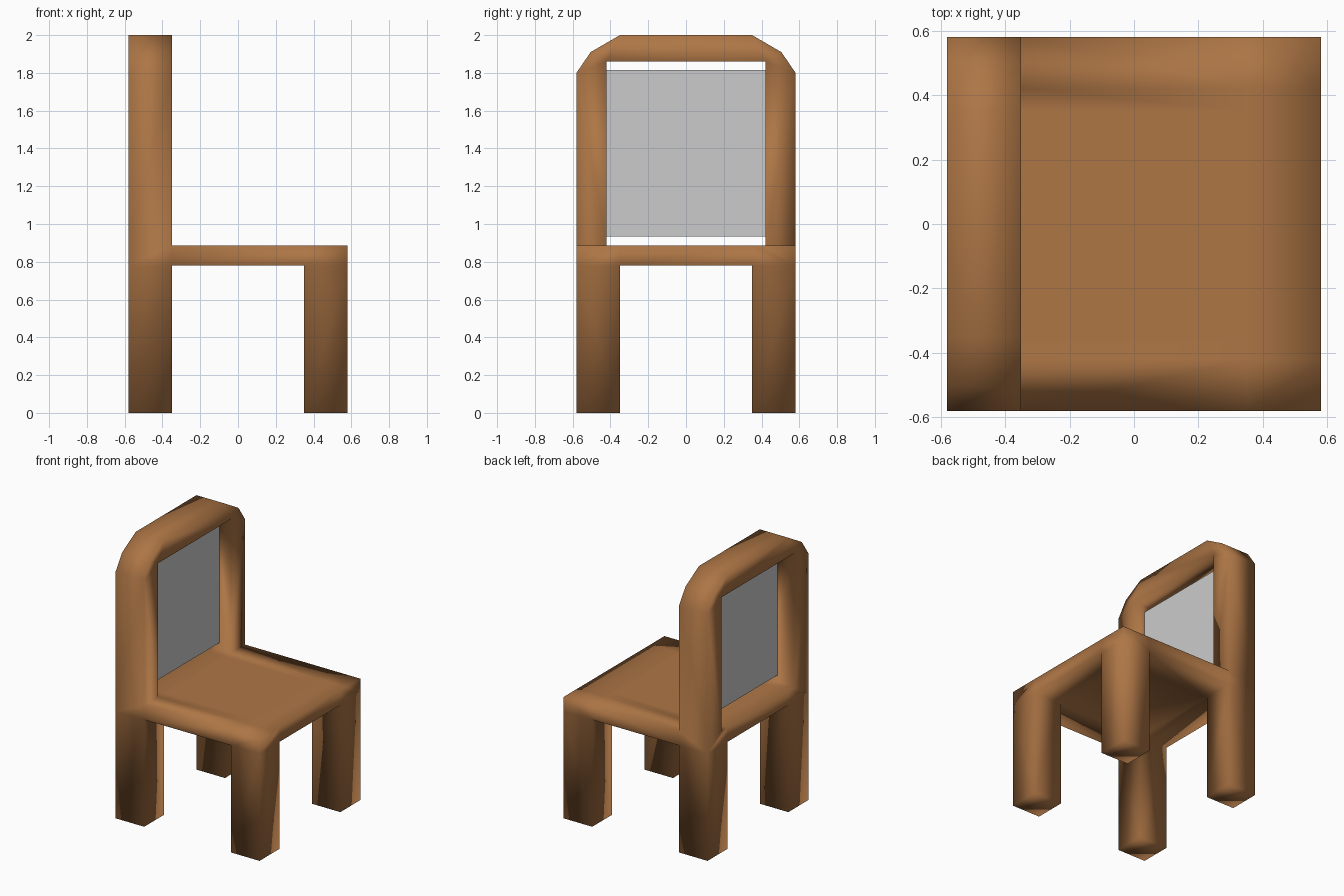
import bpy
import bmesh

if "Cube" in bpy.data.objects:
    bpy.data.objects.remove(bpy.data.objects["Cube"])

OUT, LEG, POST = 0.58, 0.35, 0.42        # outer half-width, leg inner side, post inner side
SEAT_LO, SEAT_HI, INNER_TOP, TOP = 0.78, 0.885, 1.86, 2.0
BACK = (-OUT, -LEG)
faces = {}


def toggle(points):
    """Add a face; a face shared by two neighbouring cells cancels out."""
    pts = [tuple(round(c, 4) + 0.0 for c in p) for p in points]
    key = frozenset(pts)
    if key in faces:
        del faces[key]
    else:
        faces[key] = pts


def prism(profile, x0, x1):
    """Extrude a (y, z) profile along x."""
    toggle([(x0, y, z) for y, z in profile])
    toggle([(x1, y, z) for y, z in profile])
    for (ya, za), (yb, zb) in zip(profile, profile[1:] + profile[:1]):
        toggle([(x0, ya, za), (x0, yb, zb), (x1, yb, zb), (x1, ya, za)])


def both_sides(profile, x0, x1):
    for s in (1, -1):
        prism([(s * y, z) for y, z in profile], x0, x1)


# Seat slab
for x0, x1 in (BACK, (-LEG, LEG), (LEG, OUT)):
    prism([(-LEG, SEAT_LO), (LEG, SEAT_LO), (LEG, SEAT_HI), (-LEG, SEAT_HI)], x0, x1)
    both_sides([(LEG, SEAT_LO), (OUT, SEAT_LO), (OUT, SEAT_HI),
                (POST, SEAT_HI), (LEG, SEAT_HI)], x0, x1)

# Four legs
for x0, x1 in (BACK, (LEG, OUT)):
    both_sides([(LEG, 0), (OUT, 0), (OUT, SEAT_LO), (LEG, SEAT_LO)], x0, x1)

# Back posts, chamfered shoulders and top rail
corner = (POST, INNER_TOP)
both_sides([(POST, SEAT_HI), (OUT, SEAT_HI), (OUT, 1.8), corner], *BACK)
both_sides([corner, (OUT, 1.8), (0.505, 1.91)], *BACK)
both_sides([corner, (0.505, 1.91), (LEG, TOP)], *BACK)
prism([corner, (LEG, TOP), (-LEG, TOP), (-POST, INNER_TOP)], *BACK)


def make_object(name, polygons):
    bm = bmesh.new()
    verts = {}
    for pts in polygons:
        for p in pts:
            if p not in verts:
                verts[p] = bm.verts.new(p)
        bm.faces.new([verts[p] for p in pts]).smooth = True
    bmesh.ops.recalc_face_normals(bm, faces=bm.faces[:])
    mesh = bpy.data.meshes.new(name)
    bm.to_mesh(mesh)
    bm.free()
    obj = bpy.data.objects.new(name, mesh)
    bpy.context.collection.objects.link(obj)
    return obj


frame = make_object("chair_frame", faces.values())
wood = bpy.data.materials.new("wood")
wood.diffuse_color = (0.42, 0.18, 0.06, 1)
wood.use_nodes = True
wood.node_tree.nodes["Principled BSDF"].inputs["Base Color"].default_value = wood.diffuse_color
frame.data.materials.append(wood)

# Thin grey back panel
X = -0.443
make_object("back_panel", [[(X, -POST, 0.935), (X, POST, 0.935),
                            (X, POST, 1.815), (X, -POST, 1.815)]])
